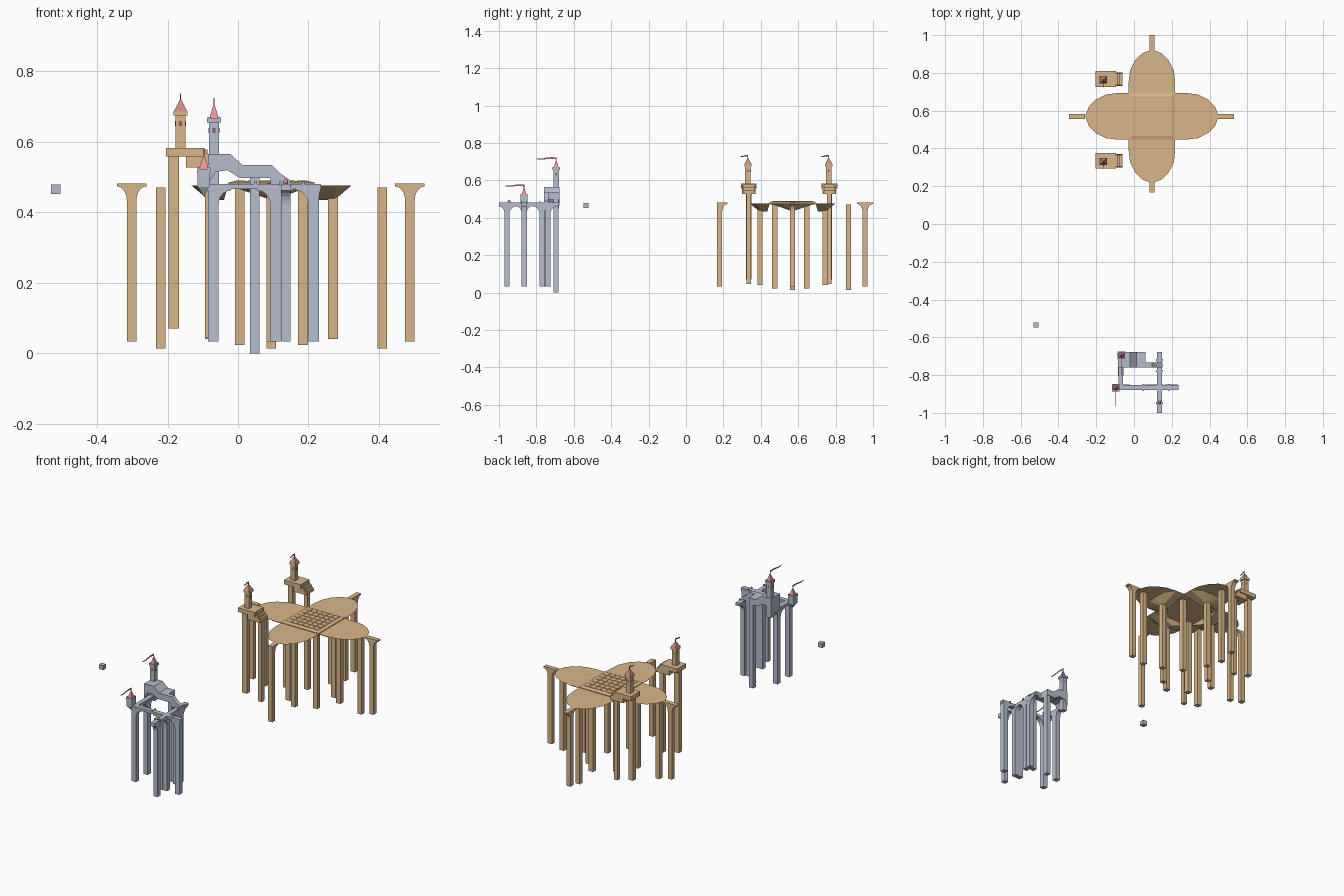
import bpy, bmesh, math
from mathutils import Vector, Matrix

if "Cube" in bpy.data.objects:
    bpy.data.objects.remove(bpy.data.objects["Cube"])


def material(name, col):
    m = bpy.data.materials.new(name)
    m.diffuse_color = (*col, 1)
    m.use_nodes = True
    m.node_tree.nodes["Principled BSDF"].inputs["Base Color"].default_value = m.diffuse_color
    return m


SAND = material("sandstone", (0.69, 0.47, 0.25))
SLATE = material("blue_stone", (0.47, 0.51, 0.61))
RED = material("red_roof", (0.85, 0.30, 0.34))
RUST = material("rust_roof", (0.60, 0.26, 0.22))
DARK = material("dark", (0.22, 0.12, 0.14))


def mesh(name, verts, faces, mat, fix=True):
    me = bpy.data.meshes.new(name)
    bm = bmesh.new()
    vs = [bm.verts.new(v) for v in verts]
    for f in faces:
        bm.faces.new([vs[i] for i in f])
    if fix:
        bmesh.ops.recalc_face_normals(bm, faces=bm.faces)
    bm.to_mesh(me)
    bm.free()
    me.materials.append(mat)
    ob = bpy.data.objects.new(name, me)
    bpy.context.collection.objects.link(ob)
    return ob


def prism(name, prof, lo, hi, mat, axis='y'):
    """Extrude a side profile (along, z) across the given axis."""
    n = len(prof)
    pt = (lambda a, z, d: (a, d, z)) if axis == 'y' else (lambda a, z, d: (d, a, z))
    vs = [pt(a, z, d) for d in (lo, hi) for a, z in prof]
    fs = [list(range(n)), list(range(n, 2 * n))]
    fs += [[i, (i + 1) % n, n + (i + 1) % n, n + i] for i in range(n)]
    return mesh(name, vs, fs, mat)


def box(name, x0, x1, y0, y1, z0, z1, mat):
    return prism(name, [(x0, z0), (x1, z0), (x1, z1), (x0, z1)], y0, y1, mat)


def post(name, x, y, w, z0, z1, mat):
    return box(name, x - w, x + w, y - w, y + w, z0, z1, mat)


def flared_pillar(name, x, y, z0, z1, w, left, right, mat, axis='y', lip=0.008):
    """Square pillar whose top opens out in quarter arches."""
    c, across = (x, y) if axis == 'y' else (y, x)

    def side(s, reach):
        r = max(reach - w, 0)
        pts = [(c + s * w, z0)]
        if r > 0.001:
            for i in range(6):
                t = i / 5 * math.pi / 2
                pts.append((c + s * (w + r * (1 - math.cos(t))),
                            z1 - lip - 0.04 + 0.04 * math.sin(t)))
        return pts + [(c + s * max(reach, w), z1)]
    prof = side(1, right) + side(-1, left)[::-1]
    return prism(name, prof, across - w, across + w, mat, axis)


def cone(name, x, y, z0, z1, r, sides, mat):
    a0 = math.pi / sides
    vs = [(x + r * math.cos(a0 + i * math.tau / sides),
           y + r * math.sin(a0 + i * math.tau / sides), z0) for i in range(sides)] + [(x, y, z1)]
    fs = [[i, (i + 1) % sides, sides] for i in range(sides)] + [list(range(sides))]
    return mesh(name, vs, fs, mat)


def tower(name, x, y, w, z0, z1, roof_h, roof_r, flag_len, mat, roof_mat):
    post(name + "_shaft", x, y, w, z0, z1, mat)
    post(name + "_collar", x, y, w + 0.005, z1, z1 + 0.011, mat)
    for sx, sy in ((1, 1), (1, -1), (-1, 1), (-1, -1)):
        post(name + "_merlon", x + sx * w, y + sy * w, 0.004, z1 + 0.011, z1 + 0.016, mat)
    zr = z1 + 0.011
    cone(name + "_roof", x, y, zr, zr + roof_h, roof_r * 1.3, 4, roof_mat)
    # windows on each wall
    zw = z1 - 0.03
    box(name + "_window_x", x - w - .001, x + w + .001, y - .004, y + .004, zw, zw + .014, DARK)
    box(name + "_window_y", x - .004, x + .004, y - w - .001, y + w + .001, zw, zw + .014, DARK)
    # pole and waving flag
    zt = zr + roof_h
    post(name + "_pole", x, y, 0.0015, zt - 0.008, zt + 0.012, DARK)
    top, bot = [], []
    for i in range(9):
        t = i / 8
        zc = zt + 0.006 + 0.003 * math.sin(t * 6)
        h = 0.005 * (1 - 0.6 * t)
        top.append((y - t * flag_len, zc + h))
        bot.append((y - t * flag_len, zc - h))
    prism(name + "_flag", top + bot[::-1], x - .001, x + .001, roof_mat, 'x')


# ---------- sandstone clover platform ----------
CX, CY, H, TOP = 0.095, 0.57, 0.123, 0.48
half = [(0, H), (0.06, H), (0.12, 0.116), (0.175, 0.088), (0.212, 0.05), (0.23, 0)]
rim = half + [(u, -v) for u, v in half[-2::-1]]
for k in range(4):
    rot = Matrix.Translation((CX, CY, 0)) @ Matrix.Rotation(k * math.pi / 2, 4, 'Z')
    place = lambda u, v, z: rot @ Vector((H + u, v, z))
    mesh("lobe_deck", [place(u, v, TOP) for u, v in rim], [list(range(len(rim)))], SAND, False)
    # sloping keel below the deck
    ring = [(0, H), (0.06, H), (0.10, 0.06), (0.105, 0), (0.10, -0.06), (0.06, -H), (0, -H), (0, 0)]
    vs = [place(u, v, TOP - .003) for u, v in ring] + [place(.012, 0, .435), place(.055, 0, .435)]
    mesh("lobe_keel", vs, [[0, 1, 9, 8], [1, 2, 9], [2, 3, 9], [3, 4, 9], [4, 5, 9],
                           [5, 6, 8, 9], [6, 7, 8], [7, 0, 8]], SAND)
    p = rot @ Vector((0.175, 0, 0))
    post("keel_pillar", p.x, p.y, 0.014, 0.04, 0.45, SAND)
    if k != 3:
        p = rot @ Vector((0.315 if k != 1 else 0.30, 0, 0))
        post("lobe_tip_pillar", p.x, p.y, 0.0135, 0.014, 0.47, SAND)

# raised centre court with paving tiles
box("court_base", CX - H, CX + H, CY - H, CY + H, 0.472, 0.484, SAND)
b = 0.105
vs = [(CX + sx * s, CY + sy * s, z) for s, z in ((H, .484), (b, .489))
      for sx, sy in ((-1, -1), (1, -1), (1, 1), (-1, 1))]
mesh("court_top", vs, [[0, 1, 2, 3], [4, 5, 6, 7]] +
     [[i, (i + 1) % 4, 4 + (i + 1) % 4, 4 + i] for i in range(4)], SAND)
for i in range(6):
    for j in range(6):
        post("court_tile", CX + (i - 2.5) * .035, CY + (j - 2.5) * .035, .0145, .488, .491, SAND)
for sx in (-1, 1):
    for sy in (-1, 1):
        post("court_pillar", CX + sx * 0.09, CY + sy * 0.085 - .01, 0.014, 0.023, 0.475, SAND)

# bracketed piers at the four lobe ends
flared_pillar("pier_left", -0.302, CY, 0.033, 0.482, 0.0135, 0.042, 0.042, SAND)
flared_pillar("pier_right", 0.488, CY, 0.033, 0.482, 0.0135, 0.042, 0.042, SAND)
flared_pillar("pier_back", CX, 0.957, 0.033, 0.482, 0.0135, 0.042, 0.043, SAND, 'x')
flared_pillar("pier_front", CX, 0.18, 0.033, 0.482, 0.0135, 0.0135, 0.042, SAND, 'x')

# two gate towers with stepped bases
for y in (0.335, 0.767):
    prism("gate_upper_block", [(-.205, .558), (-.095, .558), (-.095, .583), (-.205, .583)],
          y - .042, y + .042, SAND)
    prism("gate_ramp", [(-.148, .527), (-.062, .527), (-.062, .535), (-.095, .575), (-.148, .56)],
          y - .036, y + .036, SAND)
    for i in range(3):
        x = -.098 + i * .012
        box("gate_step", x, x + .012, y - .03, y + .03, .53, .578 - i * .014, SAND)
    box("gate_pillar", -.197, -.167, y - .014, y + .014, .07, .56, SAND)
    post("gate_side_pillar", -.082, y, .012, .045, .53, SAND)
    tower("gate_tower", -.163, y - .004, .0145, .583, .675, .038, .021, .04, SAND, RUST)

# ---------- blue stone castle walk ----------
# raised terrace and the ramp leading down to the walks
prism("terrace", [(-.085, .48), (-.065, .515), (-.03, .52), (.005, .498), (.06, .498),
                  (.06, .535), (.012, .535), (-.022, .566), (-.085, .566)], -.76, -.677, SLATE)
prism("ramp", [(.055, .498), (.105, .498), (.125, .455), (.15, .455), (.15, .49),
               (.118, .512), (.095, .535), (.055, .535)], -.76, -.734, SLATE)
box("terrace_block", -.026, .0, -.735, -.705, .52, .545, SLATE)

# walks at deck level
box("long_walk", -.085, .235, -.879, -.852, .466, .481, SLATE)
box("left_walk", -.083, -.057, -.86, -.70, .466, .481, SLATE)
box("right_walk", .122, .149, -1.0, -.677, .466, .481, SLATE)

# pillars with arched heads under the walks
for x in (-.07, .106, .215):
    flared_pillar("long_walk_pillar", x, -.8655, .033, .47, .0145,
                  .0145 if x < 0 else .05, .019 if x > .2 else .05, SLATE)
for y, l, r in ((-.957, .043, .05), (-.865, .04, .04), (-.77, .05, .03), (-.738, .02, .05)):
    flared_pillar("right_walk_pillar", .1355, y, .033, .47, .0135, l, r, SLATE, 'x')
flared_pillar("left_walk_pillar", -.07, -.755, .033, .47, .0145, .05, .03, SLATE, 'x')
post("ramp_pillar", .105, -.747, .013, .033, .50, SLATE)
post("terrace_pillar", .048, -.694, .0135, 0, .50, SLATE)
for x, y in ((.05, -.852), (.05, -.879), (.185, -.852), (.185, -.879),
             (.12, -.72), (.15, -.72), (.12, -.78), (.15, -.78), (.12, -.95), (.15, -.95)):
    post("railing_stud", x, y, .004, .475, .487, SLATE)

# tall keep tower and small corner tower
tower("keep_tower", -.068, -.694, .0145, .45, .655, .045, .015, .105, SLATE, RED)
post("corner_base", -.097, -.866, .018, .472, .512, SLATE)
cone("corner_corbel", -.097, -.866, .474, .445, .025, 4, SLATE)
tower("corner_tower", -.097, -.866, .0145, .50, .512, .043, .015, .10, SLATE, RED)

# red marker on the right walk and a loose floating block
bpy.ops.mesh.primitive_uv_sphere_add(segments=10, ring_count=6, radius=.008,
                                     location=(.135, -.945, .487))
bpy.context.object.name = "red_marker"
bpy.context.object.data.materials.append(RED)
post("floating_block", -.518, -.535, .0135, .452, .479, SLATE)
